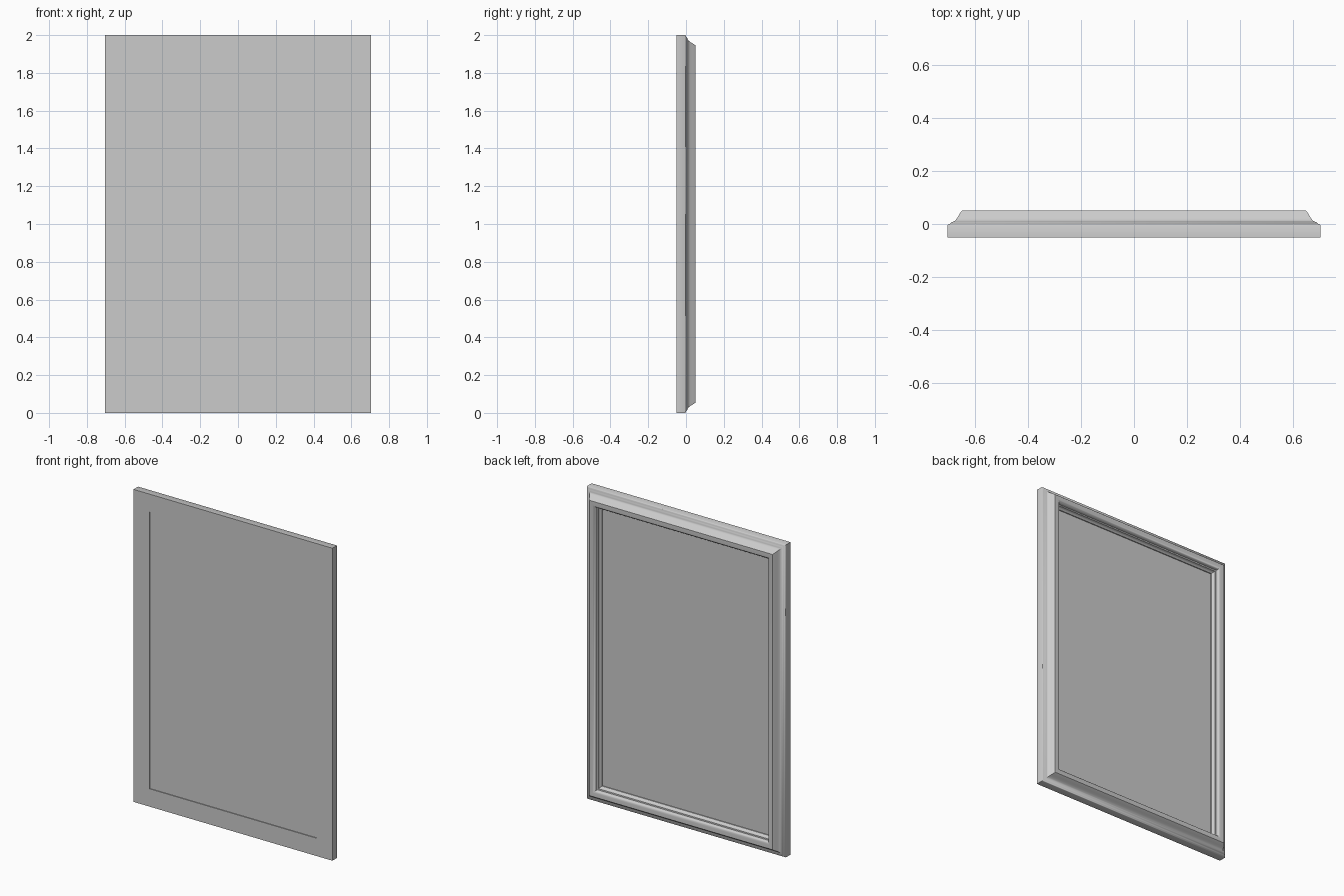
import bpy, bmesh

if "Cube" in bpy.data.objects:
    bpy.data.objects.remove(bpy.data.objects["Cube"])

W, H = 0.704, 2.0   # half width, full height

# Moulding cross-section: (inset from outer edge, y)
profile = [
    (0.000, -0.051), (0.000, -0.005), (0.003, -0.001), (0.010, 0.001),
    (0.014, 0.006), (0.023, 0.009), (0.030, 0.014), (0.036, 0.022),
    (0.042, 0.032), (0.048, 0.042), (0.055, 0.051),
    (0.080, 0.051), (0.087, 0.048), (0.092, 0.042), (0.094, 0.034),
    (0.095, 0.028), (0.102, 0.026), (0.104, 0.016), (0.109, 0.011),
    (0.114, 0.006), (0.114, -0.051),
]


def finish(name, bm):
    bmesh.ops.recalc_face_normals(bm, faces=bm.faces)
    mesh = bpy.data.meshes.new(name)
    bm.to_mesh(mesh)
    bm.free()
    obj = bpy.data.objects.new(name, mesh)
    bpy.context.collection.objects.link(obj)
    return obj


# Mitred frame: sweep the section round the four corners
bm = bmesh.new()
rings = []
for sx, sz in ((-1, -1), (1, -1), (1, 1), (-1, 1)):
    rings.append([bm.verts.new((sx * (W - d), y, H / 2 + sz * (H / 2 - d)))
                  for d, y in profile])
n = len(profile)
for i in range(4):
    a, b = rings[i], rings[(i + 1) % 4]
    for j in range(n):
        k = (j + 1) % n
        bm.faces.new((a[j], b[j], b[k], a[k]))
frame = finish("frame_moulding", bm)
bpy.context.view_layer.objects.active = frame
frame.select_set(True)
bpy.ops.object.shade_smooth_by_angle(angle=0.7)

# Flat panel set just behind the frame face
bm = bmesh.new()
bmesh.ops.create_cube(bm, size=1)
for v in bm.verts:
    v.co.x *= 2 * (W - 0.114)
    v.co.z = v.co.z * (H - 0.228) + H / 2
    v.co.y = 0.0 if v.co.y > 0 else -0.046
finish("panel", bm)
